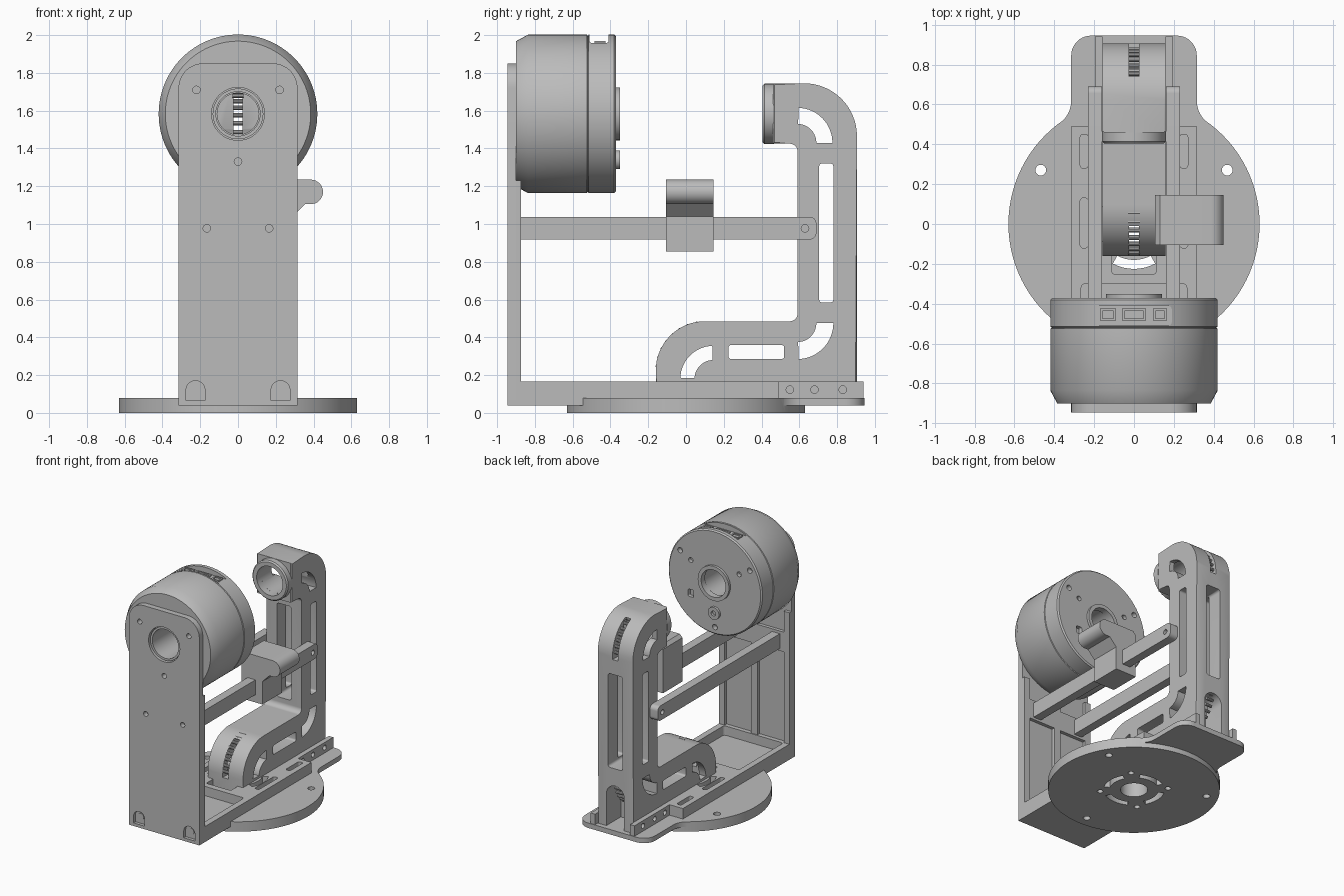
import bpy, bmesh, math
from mathutils import Vector

if "Cube" in bpy.data.objects:
    bpy.data.objects.remove(bpy.data.objects["Cube"], do_unlink=True)

grey = bpy.data.materials.new("machined_grey")
grey.use_nodes = True
GREY = (0.5, 0.5, 0.5, 1)
grey.diffuse_color = GREY
grey.node_tree.nodes["Principled BSDF"].inputs["Base Color"].default_value = GREY
parts = []


def add(name, bm):
    bmesh.ops.recalc_face_normals(bm, faces=bm.faces)
    mesh = bpy.data.meshes.new(name)
    bm.to_mesh(mesh)
    bm.free()
    mesh.materials.append(grey)
    ob = bpy.data.objects.new(name, mesh)
    bpy.context.collection.objects.link(ob)
    parts.append(ob)
    return ob


def fillet(corners, steps=10):
    """Round each (a, b, radius) corner with a tangent arc."""
    pts = []
    for i, c in enumerate(corners):
        p = Vector(c[:2])
        r = c[2] if len(c) > 2 else 0
        if not r:
            pts.append(p)
            continue
        u = (Vector(corners[i - 1][:2]) - p).normalized()
        v = (Vector(corners[(i + 1) % len(corners)][:2]) - p).normalized()
        half = u.angle(v) / 2
        centre = p + (u + v).normalized() * r / math.sin(half)
        start = p + u * r / math.tan(half) - centre
        sweep = start.angle_signed(p + v * r / math.tan(half) - centre)
        for k in range(steps + 1):
            a = -sweep * k / steps
            pts.append(centre + Vector((start.x * math.cos(a) - start.y * math.sin(a),
                                        start.x * math.sin(a) + start.y * math.cos(a))))
    return pts


def rect(a0, a1, b0, b1, r=0):
    return fillet([(a0, b0, r), (a1, b0, r), (a1, b1, r), (a0, b1, r)], 5)


def arc(a, b, r, d0, d1, n=16):
    return [Vector((a + r * math.cos(math.radians(d0 + (d1 - d0) * k / n)),
                    b + r * math.sin(math.radians(d0 + (d1 - d0) * k / n)))) for k in range(n + 1)]


def circle(a, b, r, n=32):
    return arc(a, b, r, 0, 360, n)[:-1]


def band(a, b, r0, r1, d0, d1):
    return arc(a, b, r1, d0, d1) + arc(a, b, r0, d1, d0)


def prism(name, axis, pts, lo, hi, bevel=0):
    """Extrude a flat outline along an axis."""
    place = {"x": lambda p, t: (t, p[0], p[1]), "y": lambda p, t: (p[0], t, p[1]),
             "z": lambda p, t: (p[0], p[1], t)}[axis]
    bm = bmesh.new()
    ends = [[bm.verts.new(place(p, t)) for p in pts] for t in (lo, hi)]
    caps = [bm.faces.new(e) for e in ends]
    for i in range(len(pts)):
        bm.faces.new((ends[0][i - 1], ends[0][i], ends[1][i], ends[1][i - 1]))
    if bevel:
        rim = list({e for f in caps for e in f.edges})
        bmesh.ops.bevel(bm, geom=rim, offset=bevel, segments=1, affect="EDGES")
    return add(name, bm)


def lathe(name, profile, z, n=96):
    """Revolve a closed (radius, y) outline about a y axis at height z."""
    bm = bmesh.new()
    rings = [[bm.verts.new((p.x, y, p.y)) for p in circle(0, z, r, n)] for r, y in profile]
    for i, ring in enumerate(rings):
        for k in range(n):
            bm.faces.new((rings[i - 1][k - 1], rings[i - 1][k], ring[k], ring[k - 1]))
    return add(name, bm)


def combine(ob, operation, *tools):
    for tool in tools:
        mod = ob.modifiers.new("combine", "BOOLEAN")
        mod.operation, mod.solver, mod.object = operation, "EXACT", tool
        graph = bpy.context.evaluated_depsgraph_get()
        mesh = bpy.data.meshes.new_from_object(ob.evaluated_get(graph))
        ob.modifiers.clear()
        ob.data = mesh
        parts.remove(tool)
        bpy.data.objects.remove(tool, do_unlink=True)


def cut(ob, axis, pts, lo, hi):
    combine(ob, "DIFFERENCE", prism("cutter", axis, pts, lo, hi))


AXIS_Z = 1.583

# Base disc with a rear tongue
disc = prism("base_disc", "z", circle(0, 0, 0.63, 96), 0, 0.08)
tongue = fillet([(0.315, 0.945, 0.1), (0.315, 0.56, 0.14), (0.5, 0.38), (-0.5, 0.38),
                 (-0.315, 0.56, 0.14), (-0.315, 0.945, 0.1)])
combine(disc, "UNION", prism("tongue", "z", tongue, 0.04, 0.08))

# Tray with pockets
tray = prism("tray", "z", rect(-0.315, 0.315, -0.9, 0.49), 0.04, 0.165)
cut(tray, "z", rect(-0.265, 0.265, -0.865, -0.3, 0.02), 0.09, 0.3)
cut(tray, "z", rect(-0.11, 0.11, -0.25, -0.1, 0.01), 0.085, 0.3)
for s in (-1, 1):
    for y0, y1 in ((0.28, 0.45), (-0.12, 0.13)):
        cut(tray, "z", rect(s * 0.25 - 0.02, s * 0.25 + 0.02, y0, y1, 0.015), 0.09, 0.3)

# Cable openings and bolt holes through the floor
for ob in (disc, tray):
    cut(ob, "z", circle(0, 0, 0.1), -0.1, 0.3)
    for a in range(0, 360, 90):
        cut(ob, "z", band(0, 0, 0.18, 0.225, a - 28, a + 28), -0.1, 0.3)
for a in range(45, 360, 90):
    t = math.radians(a)
    cut(disc, "z", circle(0.25 * math.cos(t), 0.25 * math.sin(t), 0.022, 20), -0.1, 0.3)
for a in (30, 150, 270):
    t = math.radians(a)
    cut(disc, "z", circle(0.54 * math.cos(t), 0.54 * math.sin(t), 0.027, 20), -0.1, 0.3)

# Front plate, its holes and stiffening ribs
plate = prism("front_plate", "y", fillet([(-0.315, 0.04), (0.315, 0.04), (0.315, 1.85, 0.13),
                                          (-0.315, 1.85, 0.13)]), -0.945, -0.9)
cut(plate, "y", circle(0, AXIS_Z, 0.14, 48), -1, -0.8)
cut(plate, "y", circle(0, 1.33, 0.02, 16), -1, -0.8)
for s in (-1, 1):
    for x, z in ((0.22, 1.71), (0.165, 0.977)):
        cut(plate, "y", circle(s * x, z, 0.02, 16), -1, -0.8)
    cut(plate, "y", [(s * 0.225 - 0.05, 0.065), (s * 0.225 + 0.05, 0.065)]
        + arc(s * 0.225, 0.12, 0.05, 0, 180), -1, -0.92)
    lug_screw = prism("plate_screw", "y", circle(s * 0.225, 0.12, 0.028, 20), -0.925, -0.91)
for x0, x1 in ((-0.315, -0.265), (-0.03, 0.03), (0.265, 0.315)):
    prism("plate_rib", "y", rect(x0, x1, 0.1, 1.23 if x0 != -0.03 else 1.15), -0.905, -0.873)
prism("plate_cross_rib", "y", rect(-0.3, 0.3, 0.9, 1.06), -0.905, -0.873)

# Motor housing
motor = lathe("motor_housing", [(0.117, -0.9), (0.385, -0.9), (0.42, -0.835), (0.42, -0.525),
                                (0.414, -0.522), (0.414, -0.518), (0.42, -0.515), (0.42, -0.38),
                                (0.41, -0.37), (0.117, -0.37)], AXIS_Z)
cut(motor, "z", rect(-0.19, 0.19, -0.51, -0.41, 0.02), 1.957, 2.1)
for a in (30, 150, 270):
    c, s = math.cos(math.radians(a)), math.sin(math.radians(a))
    cut(motor, "y", circle(0.36 * c, AXIS_Z + 0.36 * s, 0.022, 16), -0.41, -0.3)
    if a != 270:
        cut(motor, "y", circle(0.25 * c, AXIS_Z + 0.25 * s, 0.02, 16), -0.4, -0.3)
cut(motor, "y", rect(0.19, 0.24, 1.41, 1.47, 0.01), -0.4, -0.3)
lathe("motor_front_ring", [(0.117, -0.93), (0.134, -0.93), (0.134, -0.89), (0.117, -0.89)], AXIS_Z, 48)
lathe("motor_hub", [(0.11, -0.4), (0.14, -0.4), (0.14, -0.35), (0.11, -0.35)], AXIS_Z, 48)
lathe("motor_port", [(0.02, -0.4), (0.05, -0.4), (0.05, -0.35), (0.02, -0.35)], 1.34, 32)
for x, w in ((-0.13, 0.04), (0, 0.06), (0.13, 0.035)):
    socket = prism("motor_socket", "z", rect(x - w, x + w, -0.485, -0.425), 1.94, 1.968)
    cut(socket, "z", rect(x - w + 0.012, x + w - 0.012, -0.473, -0.437), 1.96, 2)

# Swan-neck rear arm
arm = prism("rear_arm", "x", fillet([
    (-0.16, 0.08), (0.905, 0.08), (0.905, 1.745, 0.28), (0.46, 1.745), (0.46, 1.425),
    (0.59, 1.425, 0.04), (0.59, 0.485, 0.04), (-0.16, 0.485, 0.26)], 16), -0.157, 0.157, 0.008)
# Side windows
for window in (rect(0.705, 0.78, 0.585, 1.32, 0.015), rect(0.225, 0.52, 0.285, 0.36, 0.015),
               band(0.59, 1.43, 0.1, 0.185, 0, 88), band(0.59, 0.475, 0.1, 0.19, -88, 0),
               band(0.145, 0.18, 0.1, 0.175, 92, 178)):
    cut(arm, "x", window, -0.3, 0.3)
# Lengthwise window, lower opening, head bore, base bore and cable slots
cut(arm, "y", rect(-0.065, 0.065, 0.56, 1.32, 0.02), 0.4, 1)
cut(arm, "y", [(-0.08, 0), (0.08, 0)] + arc(0, 0.34, 0.08, 0, 180), 0.72, 1)
cut(arm, "y", circle(0, AXIS_Z, 0.117), 0.3, 0.76)
cut(arm, "z", circle(0, 0, 0.1), 0, 0.32)
cut(arm, "x", rect(0.66, 1, 1.44, 1.72), -0.025, 0.025)
cut(arm, "x", rect(-0.3, 0.1, 0.2, 0.46), -0.025, 0.025)
lathe("arm_bearing", [(0.117, 0.405), (0.15, 0.405), (0.16, 0.415), (0.16, 0.465), (0.117, 0.465)],
      AXIS_Z, 48)

# Rungs of the cable guides in the bends
for y, z, d0, d1 in ((0.625, 1.465, 5, 80), (0.1, 0.225, 100, 175), (0.62, 0.45, -75, -5)):
    for p in arc(y, z, 0.25, d0, d1, 7):
        prism("guide_rung", "x", circle(p.x, p.y, 0.012, 10), -0.03, 0.03)

# Paired lugs beside the arm and long side bars
for s, side in ((1, "left"), (-1, "right")):
    lo, hi = sorted((s * 0.157, s * 0.196))
    lug = prism(side + "_arm_lug", "x", rect(0.485, 0.94, 0.08, 0.165), lo, hi)
    for y in (0.55, 0.68, 0.83):
        cut(lug, "x", circle(y, 0.123, 0.02, 16), -0.3, 0.3)
    lo, hi = sorted((s * 0.16, s * 0.23))
    bar = prism(side + "_side_bar", "x", fillet([(-0.9, 0.918), (0.69, 0.918, 0.035),
                                                (0.69, 1.038, 0.035), (-0.9, 1.038)]), lo, hi)
    cut(bar, "x", circle(0.63, 0.977, 0.02, 16), -0.3, 0.3)

# Sliding hook clip on the left bar
clip = prism("hook_clip", "y", [(0.105, 0.855), (0.292, 0.855), (0.292, 1.04), (0.355, 1.105)]
             + arc(0.385, 1.17, 0.065, -90, 90) + [(0.13, 1.235), (0.105, 1.21)], -0.105, 0.145)
cut(clip, "y", rect(0.16, 0.23, 0.918, 1.038), -0.3, 0.3)

# Smooth the curved walls, keep edges crisp
bpy.ops.object.select_all(action="DESELECT")
for ob in parts:
    ob.select_set(True)
bpy.context.view_layer.objects.active = parts[0]
bpy.ops.object.shade_smooth_by_angle(angle=math.radians(30))
